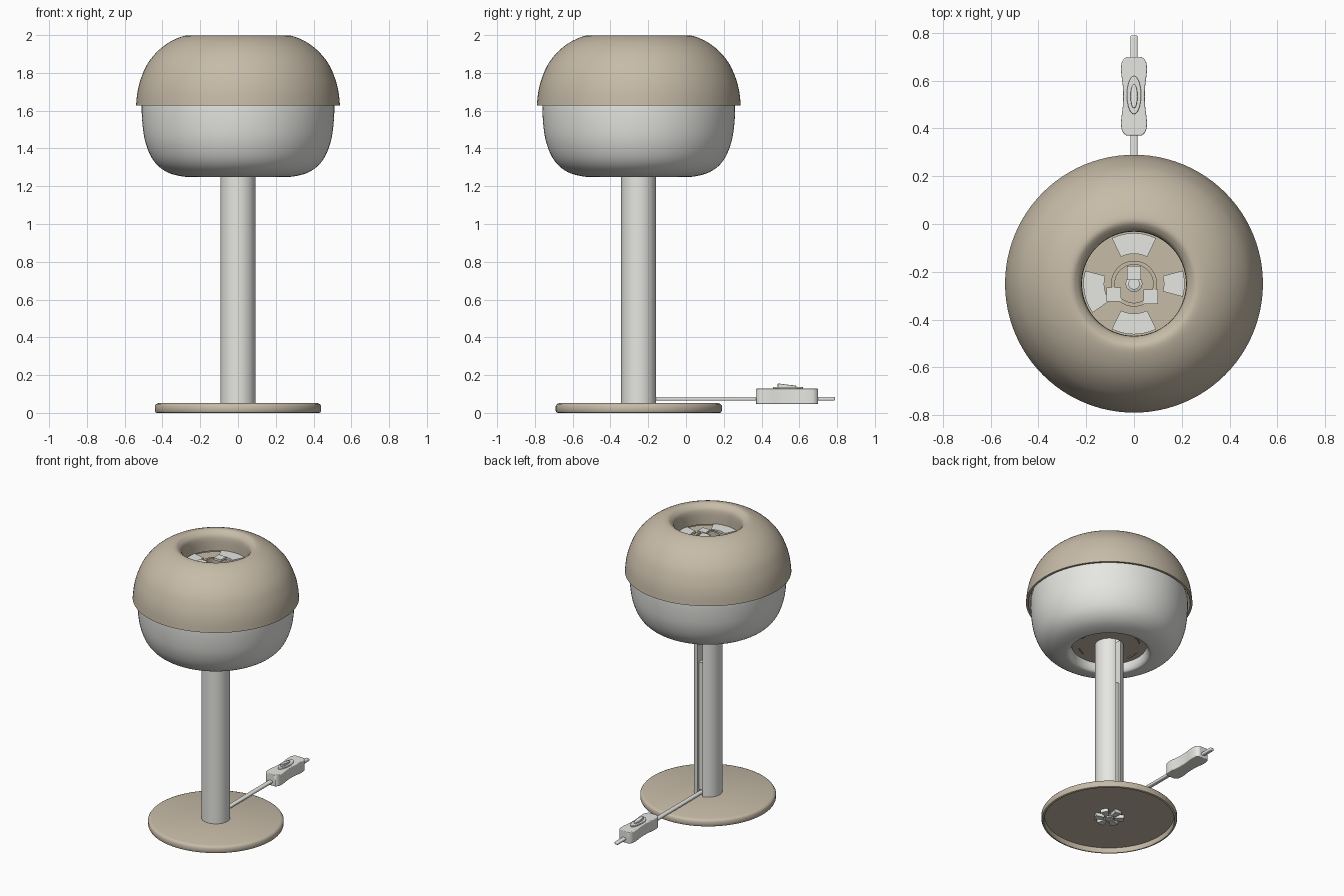
import bpy, bmesh
from math import sin, cos, pi, radians, asin
from mathutils import Vector

cube = bpy.data.objects.get("Cube")
if cube:
    bpy.data.objects.remove(cube, do_unlink=True)

AXIS_Y = -0.25          # the lamp stands forward of the cord


def material(name, rgb):
    m = bpy.data.materials.new(name)
    m.use_nodes = True
    m.diffuse_color = (*rgb, 1)
    m.node_tree.nodes["Principled BSDF"].inputs["Base Color"].default_value = (*rgb, 1)
    return m


TAUPE = material("taupe", (0.57, 0.50, 0.39))
WHITE = material("off_white", (0.79, 0.79, 0.76))


def finish(name, bm, mat, bevel=0, angle=35):
    bmesh.ops.recalc_face_normals(bm, faces=bm.faces)
    me = bpy.data.meshes.new(name)
    bm.to_mesh(me)
    bm.free()
    ob = bpy.data.objects.new(name, me)
    bpy.context.collection.objects.link(ob)
    me.materials.append(mat)
    if bevel:
        mod = ob.modifiers.new("soft_edges", "BEVEL")
        mod.width, mod.segments, mod.limit_method = bevel, 3, "ANGLE"
    bpy.ops.object.select_all(action="DESELECT")
    ob.select_set(True)
    bpy.context.view_layer.objects.active = ob
    bpy.ops.object.shade_smooth_by_angle(angle=radians(angle))
    return ob


def curve(pts, steps=4):
    """Smooth curve through the given (radius, height) points."""
    p = [Vector(q) for q in [pts[0], *pts, pts[-1]]]
    out = []
    for a, b, c, d in zip(p, p[1:], p[2:], p[3:]):
        for i in range(steps):
            t = i / steps
            out.append(0.5 * (2 * b + (c - a) * t + (2 * a - 5 * b + 4 * c - d) * t**2
                              + (3 * b - a - 3 * c + d) * t**3))
    return [tuple(v) for v in out] + [pts[-1]]


def lathe(name, profile, mat, segments=96):
    bm = bmesh.new()
    vs = [bm.verts.new((r, AXIS_Y, z)) for r, z in profile]
    es = [bm.edges.new(e) for e in zip(vs, vs[1:])]
    bmesh.ops.spin(bm, geom=vs + es, cent=(0, AXIS_Y, 0), axis=(0, 0, 1),
                   angle=2 * pi, steps=segments)
    bmesh.ops.remove_doubles(bm, verts=bm.verts, dist=1e-5)
    return finish(name, bm, mat)


def prism(name, outline, z0, z1, mat, bevel=0):
    bm = bmesh.new()
    face = bm.faces.new([bm.verts.new((x, y, z0)) for x, y in outline])
    ext = bmesh.ops.extrude_face_region(bm, geom=[face])
    bmesh.ops.translate(bm, vec=(0, 0, z1 - z0),
                        verts=[g for g in ext["geom"] if isinstance(g, bmesh.types.BMVert)])
    return finish(name, bm, mat, bevel)


def sector(r0, r1, mid, half0, half1, n=6):
    """Outline of a ring piece; half-angles at the inner and outer radius."""
    def arc(r, h):
        return [(r * cos(radians(mid + h * (2 * i / n - 1))),
                 AXIS_Y + r * sin(radians(mid + h * (2 * i / n - 1)))) for i in range(n + 1)]
    return arc(r0, half0) + arc(r1, half1)[::-1]


def ellipse(cx, cy, rx, ry, n=32):
    return [(cx + rx * cos(2 * pi * i / n), cy + ry * sin(2 * pi * i / n)) for i in range(n)]


# Base: hollow disc with a rounded rim
lathe("base", [(0, 0.052), (0.42, 0.052), (0.433, 0.047), (0.44, 0.037), (0.44, 0.012),
               (0.436, 0.003), (0.43, 0), (0.424, 0), (0.42, 0.006), (0.42, 0.035),
               (0, 0.035)], TAUPE)

# Fixing bracket under the base
for k in range(6):
    prism(f"base_bracket_{k + 1}", sector(0.035, 0.095, 60 * k + 30, 22, 16),
          0.012, 0.035, WHITE)
prism("base_nut", ellipse(0, AXIS_Y, 0.03, 0.03, 6), 0.008, 0.035, WHITE)

# Stem: round post with a cord channel down the back
R, SLOT = 0.093, 0.02
gap = asin(SLOT / R)
start, sweep = pi / 2 + gap, 2 * pi - 2 * gap
post = [(R * cos(start + sweep * i / 64), AXIS_Y + R * sin(start + sweep * i / 64))
        for i in range(65)]
post += [(SLOT, AXIS_Y + 0.02), (-SLOT, AXIS_Y + 0.02)]
prism("stem", post, 0.052, 1.32, WHITE)
strip = [(-SLOT, AXIS_Y + 0.02), (SLOT, AXIS_Y + 0.02),
         (SLOT, AXIS_Y + 0.075), (-SLOT, AXIS_Y + 0.075)]
prism("stem_channel_cover", strip, 0.09, 1.0, WHITE)

# Lower bowl and the plate closing its opening
lathe("lower_bowl", curve([(0.50, 1.68), (0.51, 1.63), (0.506, 1.53), (0.492, 1.44),
                           (0.462, 1.36), (0.42, 1.305), (0.36, 1.268), (0.28, 1.25),
                           (0.255, 1.26), (0.244, 1.29), (0.244, 1.32)]), WHITE)
lathe("bottom_plate", [(0.245, 1.31), (0.09, 1.31)], TAUPE)
for k in range(6):
    prism(f"plate_rib_{k + 1}", sector(0.195, 0.203, 60 * k, 12, 12), 1.304, 1.31, TAUPE)

# Upper shade with rolled lip, turning into the top well
shade = curve([(0.54, 1.627), (0.532, 1.70), (0.514, 1.77), (0.478, 1.85), (0.42, 1.92),
               (0.35, 1.97), (0.275, 1.998), (0.24, 1.985), (0.22, 1.95), (0.218, 1.86)])
lathe("upper_shade", [(0.505, 1.70), (0.525, 1.627)] + shade, TAUPE)

# Floor of the top well, with clips and the lamp holder
lathe("well_floor", [(0.22, 1.855), (0.095, 1.855), (0.09, 1.82), (0, 1.82)], TAUPE)
for name, mid, w in (("back", 90, 26), ("front", 270, 26), ("left", 0, 15), ("right", 190, 25)):
    prism(f"well_clip_{name}", sector(0.125, 0.212, mid, w, w), 1.855, 1.868, WHITE)
lathe("holder_ring", [(0.096, 1.855), (0.096, 1.875), (0.08, 1.875), (0.08, 1.82)], TAUPE)
lathe("holder_core", [(0.035, 1.82), (0.035, 1.86), (0.022, 1.865), (0.022, 1.835),
                      (0, 1.835)], WHITE)
for k, (x, y, top) in enumerate([(0, 0.045, 1.90), (-0.085, -0.045, 1.88), (0.07, -0.055, 1.88)]):
    tab = [(x - 0.03, AXIS_Y + y - 0.03), (x + 0.03, AXIS_Y + y - 0.03),
           (x + 0.03, AXIS_Y + y + 0.03), (x - 0.03, AXIS_Y + y + 0.03)]
    prism(f"holder_tab_{k + 1}", tab, top - 0.015, top, WHITE)

# Flat power cord leaving the channel
cord = [(-0.015, AXIS_Y + 0.03), (0.015, AXIS_Y + 0.03), (0.015, 0.79), (-0.015, 0.79)]
prism("cord", cord, 0.065, 0.085, WHITE, bevel=0.007)

# Inline switch: waisted body, oval pad and rocker
half = curve([(0.032, 0.37), (0.05, 0.39), (0.054, 0.43), (0.047, 0.49), (0.045, 0.535),
              (0.047, 0.58), (0.054, 0.64), (0.05, 0.68), (0.032, 0.70)])
prism("switch_body", half + [(-x, y) for x, y in half[::-1]], 0.047, 0.128, WHITE, bevel=0.014)
prism("switch_pad", ellipse(0, 0.54, 0.03, 0.08), 0.125, 0.138, WHITE, bevel=0.004)
rocker = prism("switch_rocker", ellipse(0, 0.535, 0.015, 0.05), 0.135, 0.15, WHITE, bevel=0.004)
for v in rocker.data.vertices:
    if v.co.z > 0.14:
        v.co.z += 0.12 * (0.535 - v.co.y)
